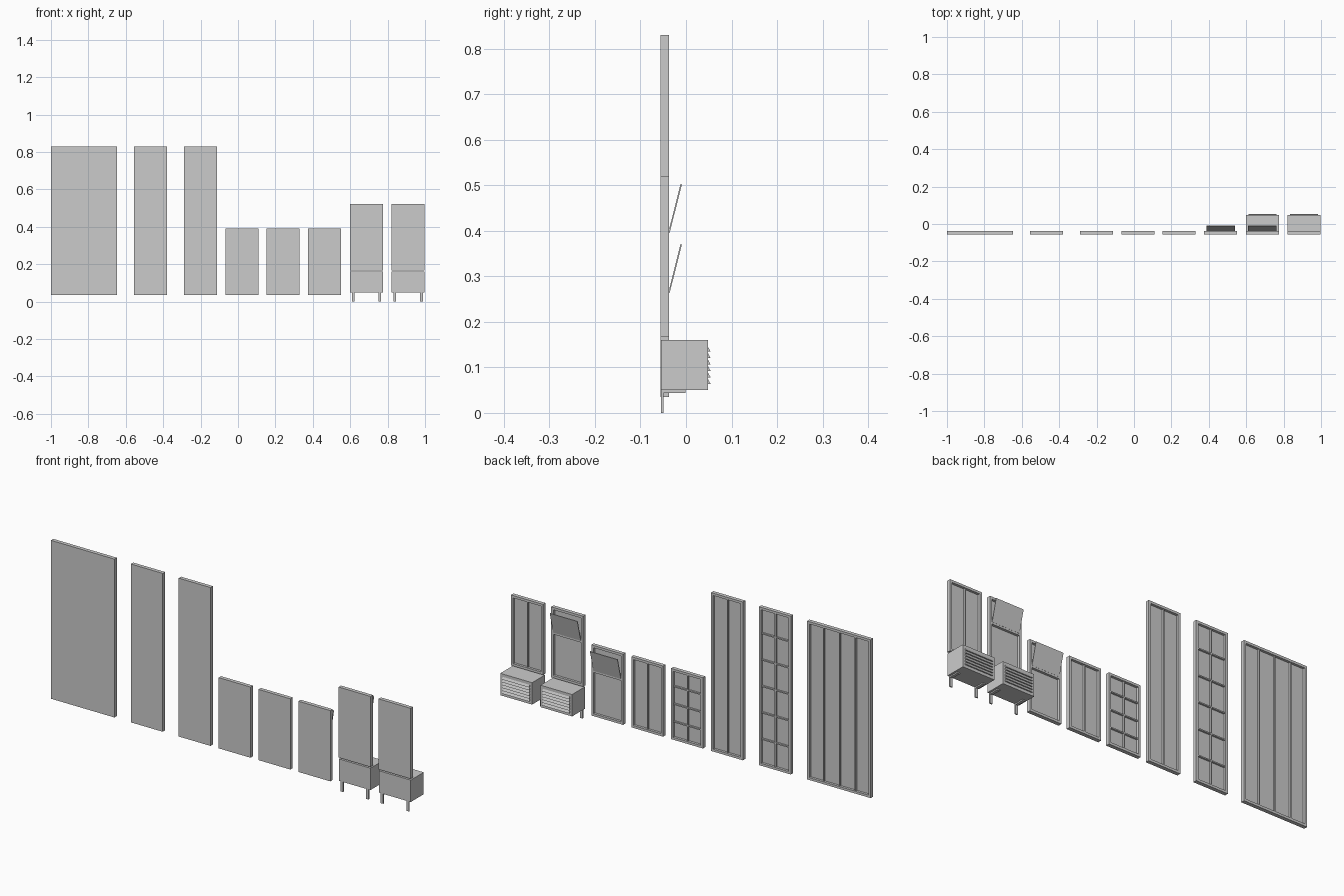
import bpy, bmesh
from mathutils import Vector

if "Cube" in bpy.data.objects:
    bpy.data.objects.remove(bpy.data.objects["Cube"])

FRONT, GLASS, BACK = -0.056, -0.049, -0.037   # window depth layers


def finish(name, bm):
    bmesh.ops.recalc_face_normals(bm, faces=bm.faces)
    me = bpy.data.meshes.new(name)
    bm.to_mesh(me)
    bm.free()
    ob = bpy.data.objects.new(name, me)
    bpy.context.collection.objects.link(ob)
    return ob


def box(name, x0, x1, y0, y1, z0, z1):
    bm = bmesh.new()
    bmesh.ops.create_cube(bm, size=1)
    for v in bm.verts:
        v.co = Vector(((x0 + x1) / 2 + v.co.x * (x1 - x0),
                       (y0 + y1) / 2 + v.co.y * (y1 - y0),
                       (z0 + z1) / 2 + v.co.z * (z1 - z0)))
    return finish(name, bm)


def prism(name, profile, x0, x1):
    # extrude a (y, z) profile along x
    bm = bmesh.new()
    f = bm.faces.new([bm.verts.new((x0, y, z)) for y, z in profile])
    r = bmesh.ops.extrude_face_region(bm, geom=[f])
    for v in r['geom']:
        if isinstance(v, bmesh.types.BMVert):
            v.co.x = x1
    return finish(name, bm)


def window(name, x0, x1, z0, z1, cols=1, rows=1, hopper=False):
    w, m, bar_back = 0.012, 0.003, BACK - 0.003
    # frame: tray with a recessed back, flush front
    bm = bmesh.new()
    f = bm.faces.new([bm.verts.new((x, BACK, z)) for x, z in
                      ((x0, z0), (x1, z0), (x1, z1), (x0, z1))])
    r = bmesh.ops.extrude_face_region(bm, geom=[f], use_keep_orig=True)
    for v in r['geom']:
        if isinstance(v, bmesh.types.BMVert):
            v.co.y = FRONT
    bmesh.ops.inset_region(bm, faces=[f], thickness=w, use_even_offset=True)
    for v in f.verts:
        v.co.y = BACK
    r = bmesh.ops.extrude_face_region(bm, geom=[f])
    for v in r['geom']:
        if isinstance(v, bmesh.types.BMVert):
            v.co.y = GLASS
    bmesh.ops.delete(bm, geom=[f], context='FACES')
    finish(name + "_frame", bm)
    # mullions and glazing bars
    for i in range(1, cols):
        x = x0 + (x1 - x0) * i / cols
        box(name + "_mullion", x - m, x + m, GLASS, bar_back, z0 + w, z1 - w)
    for j in range(1, rows):
        z = z0 + (z1 - z0) * j / rows
        box(name + "_glazing_bar", x0 + w, x1 - w, GLASS, bar_back, z - m, z + m)
    # transom with a sash tilted outwards at the top
    if hopper:
        z = z0 + 0.225
        box(name + "_transom", x0 + w, x1 - w, GLASS, BACK, z - 0.006, z + 0.004)
        prism(name + "_open_sash", [(-0.039, z + 0.004), (-0.036, z + 0.003),
              (-0.009, z + 0.110), (-0.012, z + 0.111)], x0 + w, x1 - w)


def air_conditioner(x0, x1):
    box("cooler_body", x0, x1, -0.055, 0.048, 0.05, 0.16)
    # louvres on the outer face
    for i in range(6):
        z = 0.064 + i * 0.0142
        prism("cooler_louvre", [(0.047, z), (0.054, z), (0.047, z + 0.0125)],
              x0 + 0.013, x1 - 0.013)
    # L-shaped bracket legs
    for x in (x0 + 0.01, x1 - 0.024):
        prism("bracket_leg", [(-0.055, 0), (-0.049, 0), (-0.049, 0.044),
              (-0.001, 0.044), (-0.001, 0.05), (-0.055, 0.05)], x, x + 0.014)


LOW, TALL, SHORT = 0.035, 0.83, 0.39
window("wide_tall_window", -1.0, -0.647, LOW, TALL, cols=4)
window("tall_grid_window", -0.556, -0.379, LOW, TALL, cols=2, rows=6)
window("tall_window", -0.29, -0.113, LOW, TALL, cols=2)
window("short_grid_window", -0.068, 0.109, LOW, SHORT, cols=2, rows=4)
window("short_window", 0.153, 0.33, LOW, SHORT, cols=2)
window("hopper_window", 0.375, 0.552, LOW, SHORT, hopper=True)
window("cooler_hopper_window", 0.598, 0.775, 0.167, 0.521, hopper=True)
window("cooler_window", 0.82, 0.998, 0.167, 0.521, cols=2)
air_conditioner(0.599, 0.774)
air_conditioner(0.821, 0.998)
